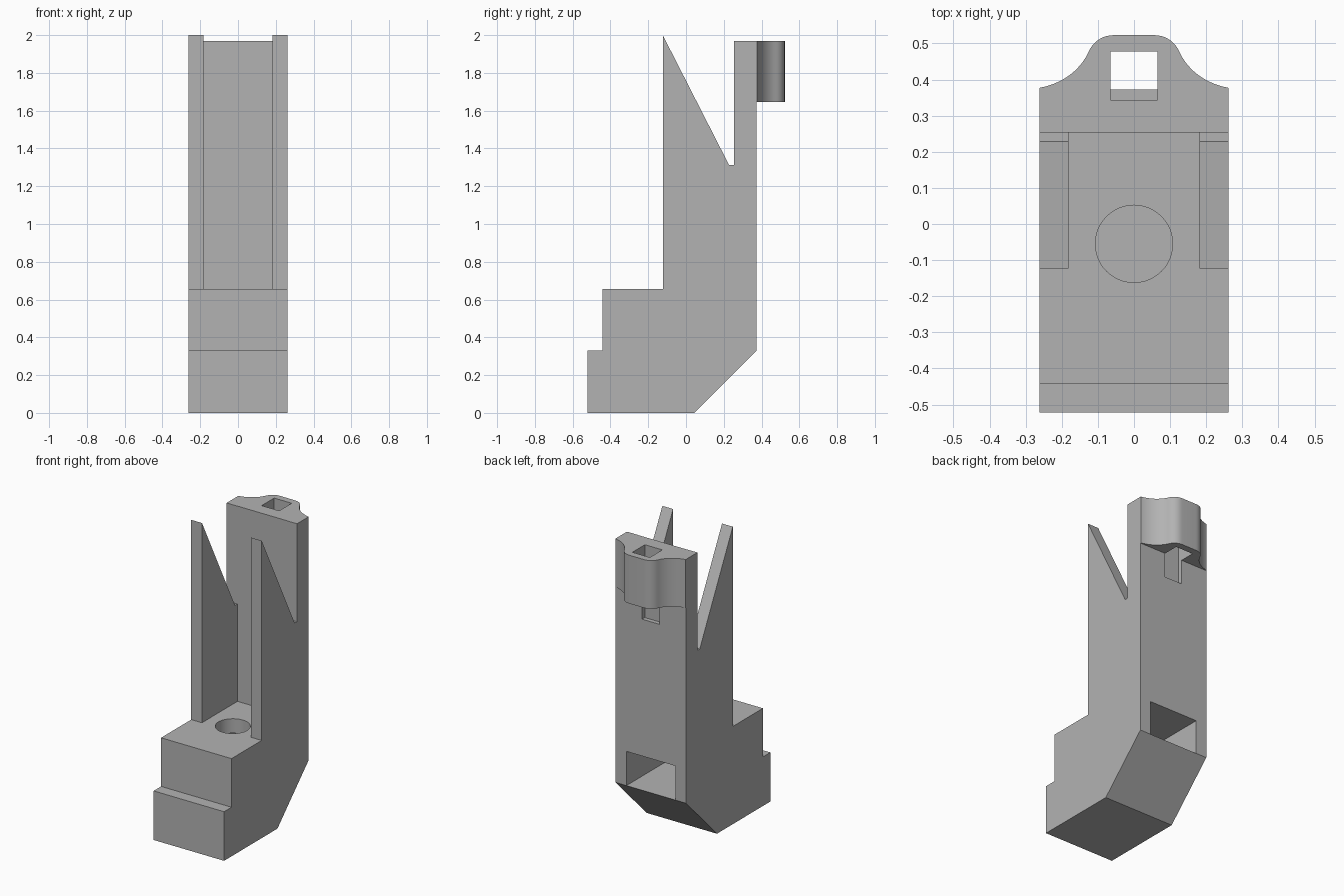
import bpy, bmesh, math
from mathutils import Vector
from mathutils.geometry import interpolate_bezier

cube = bpy.data.objects.get("Cube")
if cube:
    bpy.data.objects.remove(cube, do_unlink=True)

grey = bpy.data.materials.new("plain grey")
grey.use_nodes = True
colour = (0.45, 0.45, 0.45, 1)
grey.diffuse_color = colour
grey.node_tree.nodes["Principled BSDF"].inputs["Base Color"].default_value = colour


def prism(name, outline, start, depth):
    """Extrude a closed outline of 3D points along the depth vector."""
    bm = bmesh.new()
    face = bm.faces.new([bm.verts.new(Vector(p) + Vector(start)) for p in outline])
    new = bmesh.ops.extrude_face_region(bm, geom=[face])["geom"]
    bmesh.ops.translate(bm, vec=depth, verts=[v for v in new if isinstance(v, bmesh.types.BMVert)])
    bmesh.ops.recalc_face_normals(bm, faces=bm.faces)
    mesh = bpy.data.meshes.new(name)
    bm.to_mesh(mesh)
    bm.free()
    mesh.materials.append(grey)
    obj = bpy.data.objects.new(name, mesh)
    bpy.context.collection.objects.link(obj)
    return obj


def side_prism(name, profile, half_width):
    """Extrude a (y, z) profile symmetrically across x."""
    return prism(name, [(0, y, z) for y, z in profile], (-half_width, 0, 0), (2 * half_width, 0, 0))


def rect(a, b, low, high):
    return [(a, low), (b, low), (b, high), (a, high)]


def combine(target, tool, operation):
    mod = target.modifiers.new(operation.lower(), 'BOOLEAN')
    mod.operation, mod.solver, mod.object = operation, 'EXACT', tool
    bpy.context.view_layer.objects.active = target
    bpy.ops.object.modifier_apply(modifier=mod.name)
    bpy.data.objects.remove(tool, do_unlink=True)


# Body: stepped foot, sloped heel, pointed side walls and back wall
half = 0.262
body = side_prism("holder_body", [
    (-0.522, 0), (0.045, 0), (0.373, 0.33), (0.373, 1.97), (0.253, 1.97), (0.253, 1.312),
    (0.228, 1.312), (-0.123, 2), (-0.123, 0.657), (-0.443, 0.657), (-0.443, 0.33), (-0.522, 0.33)], half)

# Open channel between the side walls
combine(body, side_prism("channel_cutter", rect(-0.3, 0.254, 0.657, 2.1), 0.182), 'DIFFERENCE')

# Rear loop with flared shoulders
flare = interpolate_bezier(Vector((half, 0.377)), Vector((0.2, 0.388)),
                           Vector((0.15, 0.425)), Vector((0.127, 0.474)), 14)
crown = interpolate_bezier(Vector((0.127, 0.474)), Vector((0.113, 0.506)),
                           Vector((0.088, 0.523)), Vector((0.053, 0.523)), 10)
right_half = [(p.x, p.y) for p in flare + crown[1:]]
outline = [(half, 0.33)] + right_half
outline += [(-x, y) for x, y in reversed(outline)]
loop = prism("rear_loop", [(x, y, 0) for x, y in outline], (0, 0, 1.645), (0, 0, 0.325))
combine(body, loop, 'UNION')

# Slot through the loop, running down into the back wall
combine(body, side_prism("slot_cutter", rect(0.344, 0.477, 1.48, 2.1), 0.065), 'DIFFERENCE')

# Duct opening at the back and the round hole that meets it
combine(body, side_prism("duct_cutter", rect(-0.235, 0.5, 0.33, 0.56), 0.182), 'DIFFERENCE')
circle = [(0.107 * math.cos(i * math.tau / 48), 0.107 * math.sin(i * math.tau / 48), 0) for i in range(48)]
combine(body, prism("hole_cutter", circle, (0, -0.055, 0.5), (0, 0, 0.3)), 'DIFFERENCE')

# Smooth the curved faces, keep the corners crisp
body.select_set(True)
bpy.context.view_layer.objects.active = body
bpy.ops.object.shade_smooth_by_angle(angle=math.radians(30))
